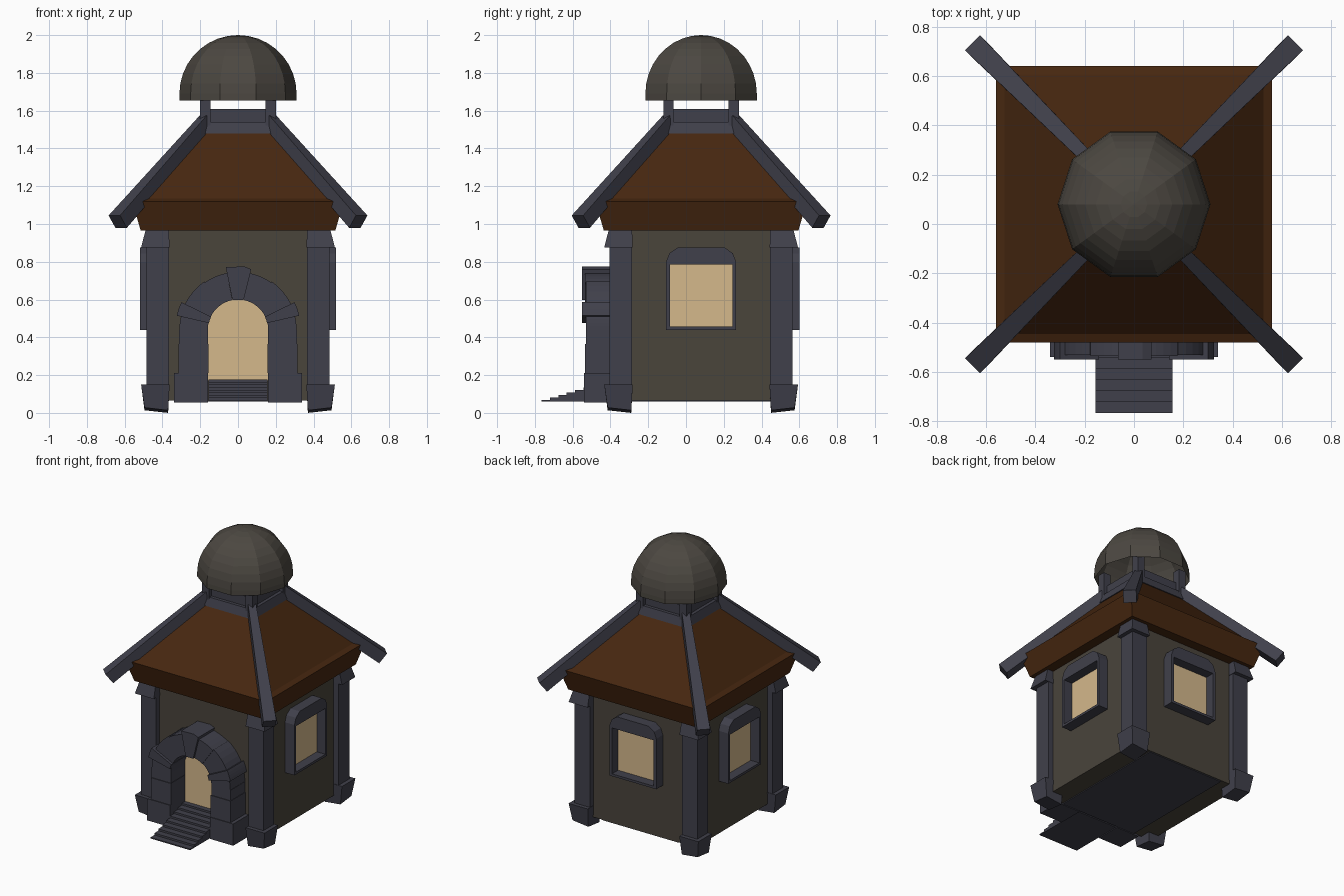
import bpy, bmesh, math
from mathutils import Vector

if "Cube" in bpy.data.objects:
    bpy.data.objects.remove(bpy.data.objects["Cube"])

CY = 0.08  # the building sits a little behind the origin, stairs reach forward


def material(name, r, g, b):
    m = bpy.data.materials.new(name)
    m.diffuse_color = (r, g, b, 1)
    m.use_nodes = True
    m.node_tree.nodes["Principled BSDF"].inputs["Base Color"].default_value = m.diffuse_color
    return m


STONE = material("blue grey stone", .051, .051, .070)
WALL = material("brown grey plaster", .068, .058, .044)
DOME = material("grey dome", .072, .064, .053)
WOOD = material("brown roof", .062, .020, .005)
GLOW = material("warm pane", .66, .48, .26)


def build(name, verts, faces, mat):
    me = bpy.data.meshes.new(name)
    me.from_pydata([tuple(v) for v in verts], [], faces)
    bm = bmesh.new()
    bm.from_mesh(me)
    bmesh.ops.recalc_face_normals(bm, faces=bm.faces)
    bm.to_mesh(me)
    bm.free()
    me.materials.append(mat)
    ob = bpy.data.objects.new(name, me)
    bpy.context.collection.objects.link(ob)
    return ob


def loft(name, rings, mat, cap_start=True, cap_end=True):
    n = len(rings[0])
    verts = [v for r in rings for v in r]
    faces = [(k * n + i, k * n + (i + 1) % n, (k + 1) * n + (i + 1) % n, (k + 1) * n + i)
             for k in range(len(rings) - 1) for i in range(n)]
    if cap_start:
        faces.append(tuple(range(n)))
    if cap_end:
        faces.append(tuple(range((len(rings) - 1) * n, len(rings) * n)))
    return build(name, verts, faces, mat)


def box(name, x0, x1, y0, y1, z0, z1, mat):
    ring = lambda z: [(x0, y0, z), (x1, y0, z), (x1, y1, z), (x0, y1, z)]
    return loft(name, [ring(z0), ring(z1)], mat)


def square(s, z):
    return [(x * s, CY + y * s, z) for x, y in ((-1, -1), (1, -1), (1, 1), (-1, 1))]


def front_prism(name, pts, y0, y1, mat):
    return loft(name, [[(x, y, z) for x, z in pts] for y in (y0, y1)], mat)


# walls and floor plate
loft("walls", [square(.445, .066), square(.445, 1.0)], WALL)
box("floor_plate", -.3, .3, CY - .44, CY + .44, .06, .07, STONE)

# roof with inward leaning eave band, and lantern base on top
loft("roof", [square(.515, .965), square(.56, 1.12), square(.525, 1.135), square(.2, 1.485)], WOOD)
loft("lantern_base", [square(.212, 1.48), square(.195, 1.54), square(.172, 1.54), square(.172, 1.61)], STONE)

# parts repeated at the four corners
for sx in (-1, 1):
    for sy in (-1, 1):
        # pillar with flared foot and head: inner offset, outer offset, height
        rings = []
        for k, (a, b, z) in enumerate(((.37, .495, 0), (.362, .513, .15), (.365, .485, .15),
                                       (.365, .485, .875), (.363, .513, .875), (.365, .49, .965))):
            up = .014 if k == 0 else 0
            rings.append([(sx * p, CY + sy * q, z + up * ((p == b) + (q == b)))
                          for p, q in ((a, a), (b, a), (b, b), (a, b))])
        loft("corner_pillar", rings, STONE)

        # diagonal roof beam, wider at its lower end
        d = Vector((sx, sy, 0)).normalized()
        side = Vector((-d.y, d.x, 0))
        rings = []
        for w, (dt, zt), (db, zb) in ((.026, (.26, 1.575), (.24, 1.49)), (.043, (.926, 1.045), (.875, .98))):
            c = Vector((0, CY, 0))
            top, bot = c + d * dt + Vector((0, 0, zt)), c + d * db + Vector((0, 0, zb))
            rings.append([top - side * w, top + side * w, bot + side * w, bot - side * w])
        loft("roof_beam", rings, STONE)

        # lantern post
        xs = sorted((sx * .145, sx * .2))
        ys = sorted((CY + sy * .145, CY + sy * .2))
        box("lantern_post", *xs, *ys, 1.49, 1.70, STONE)

# ten sided open dome
profile = [(.31, 1.655)] + [(.31 * math.cos(a), 1.69 + .31 * math.sin(a))
                            for a in (math.radians(90 * k / 9) for k in range(9))]
rings = [[(r * math.cos(math.tau * i / 10), CY + r * math.sin(math.tau * i / 10), z) for i in range(10)]
         for r, z in profile + [(.004, 2.0)]]
loft("dome", rings, DOME, cap_start=False)

# windows on the right, back and left walls
outer = [(-.185, .44), (.185, .44), (.185, .80), (.168, .845), (.125, .875),
         (-.125, .875), (-.168, .845), (-.185, .80)]
inner = [(-.165, .457), (.165, .457), (.165, .70), (.165, .785), (.11, .785),
         (-.11, .785), (-.165, .785), (-.165, .70)]
for quarter in range(3):
    ang = quarter * math.pi / 2
    out = Vector((math.cos(ang), math.sin(ang), 0))
    along = Vector((-out.y, out.x, 0))

    def place(pts, dist):
        return [Vector((0, CY, z)) + out * dist + along * u for u, z in pts]

    loops = [place(outer, .44), place(outer, .52), place(inner, .52), place(inner, .44)]
    loft("window_frame", loops + loops[:1], STONE, False, False)
    loft("window_pane", [place(inner, .444), place(inner, .452)], GLOW)

# door pane with a round head
arc = [(.165 * math.cos(math.pi * k / 16), .44 + .165 * math.sin(math.pi * k / 16)) for k in range(17)]
front_prism("door_pane", [(-.165, .17), (.165, .17)] + arc, -.373, -.365, GLOW)


def arch_stone(name, a0, a1, r0, r1, y0, n=4):
    angs = [math.radians(a0 + (a1 - a0) * k / n) for k in range(n + 1)]
    pts = [(r0 * math.cos(a), .44 + r0 * math.sin(a)) for a in angs]
    pts += [(r1 * math.cos(a), .44 + r1 * math.sin(a)) for a in reversed(angs)]
    front_prism(name, pts, y0, CY - .44, STONE)


# door surround: jamb blocks, arch stones, keystone
for s in (-1, 1):
    for name, a, b, z0, z1, y in (("jamb_foot", .158, .34, .055, .21, -.54),
                                  ("jamb_lower", .157, .315, .21, .365, -.535),
                                  ("jamb_upper", .16, .312, .365, .44, -.53)):
        box(name, *sorted((s * a, s * b)), y, CY - .44, z0, z1, STONE)
    for name, a0, a1, r0, r1, y in (("arch_spring", 0, 14, .16, .31, -.53),
                                    ("arch_band", 13, 26, .158, .333, -.55),
                                    ("arch_side", 26, 55, .16, .312, -.53),
                                    ("arch_upper", 55, 79, .16, .306, -.535)):
        if s < 0:
            a0, a1 = 180 - a1, 180 - a0
        arch_stone(name, a0, a1, r0, r1, y)
front_prism("keystone", [(-.03, .598), (.03, .598), (.07, .76), (.035, .775), (-.065, .772)],
            -.55, CY - .44, STONE)

# front stairs as one stepped side profile
steps, run, rise = 9, .0445, .0135
side = [(-.37, .06)]
side.append((-.765, .06))
for k in range(steps):
    y, z = -.765 + k * run, .068 + k * rise
    side += [(y, z), (y + run, z)]
side[-1] = (-.37, side[-1][1])
loft("front_stairs", [[(x, y, z) for y, z in side] for x in (-.157, .157)], STONE)
